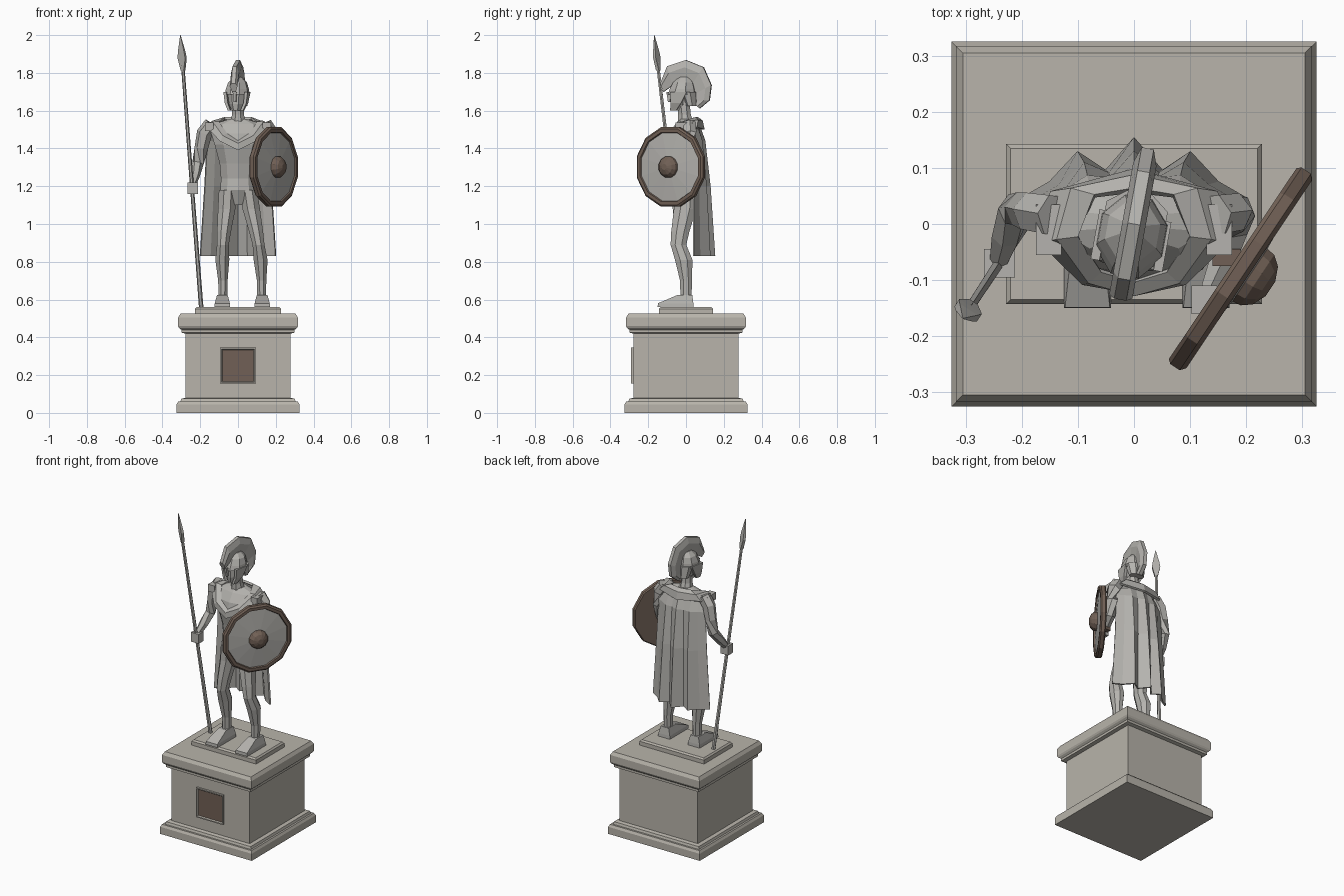
import bpy, bmesh, math
from mathutils import Vector, Quaternion

cube = bpy.data.objects.get("Cube")
if cube:
    bpy.data.objects.remove(cube, do_unlink=True)


def material(name, rgb):
    m = bpy.data.materials.new(name)
    m.use_nodes = True
    m.diffuse_color = (*rgb, 1)
    m.node_tree.nodes["Principled BSDF"].inputs["Base Color"].default_value = (*rgb, 1)
    return m


plinth_stone = material("plinth stone", (0.48, 0.455, 0.405))
statue_stone = material("statue stone", (0.46, 0.45, 0.425))
bronze = material("dark bronze", (0.165, 0.118, 0.092))


def loft(name, rings, mat, closed=True, caps=True, thick=0):
    """Skin a list of equally long point rings."""
    bm = bmesh.new()
    rows = [[bm.verts.new(p) for p in r] for r in rings]
    n = len(rows[0])
    for a, b in zip(rows, rows[1:]):
        for i in range(n if closed else n - 1):
            j = (i + 1) % n
            bm.faces.new((a[i], a[j], b[j], b[i]))
    if closed and caps:
        bm.faces.new(rows[0])
        bm.faces.new(rows[-1])
    bmesh.ops.recalc_face_normals(bm, faces=bm.faces)
    me = bpy.data.meshes.new(name)
    bm.to_mesh(me)
    bm.free()
    me.materials.append(mat)
    ob = bpy.data.objects.new(name, me)
    bpy.context.collection.objects.link(ob)
    if thick:
        mod = ob.modifiers.new("thickness", 'SOLIDIFY')
        mod.thickness = thick
        mod.offset = 0
    return ob


def tube(name, secs, mat, sides=8, track=False):
    """Sections are (x, y, z, rx, ry); level rings, or rings that follow the path."""
    grow = math.sqrt(2) if sides == 4 else 1
    pts = [Vector(s[:3]) for s in secs]
    rings = []
    for k, s in enumerate(secs):
        q = Quaternion()
        if track:
            q = (pts[min(k + 1, len(pts) - 1)] - pts[max(k - 1, 0)]).to_track_quat('Z', 'Y')
        ring = []
        for i in range(sides):
            a = math.tau * (i + 0.5) / sides
            ring.append(pts[k] + q @ Vector((s[3] * grow * math.cos(a), s[4] * grow * math.sin(a), 0)))
        rings.append(ring)
    return loft(name, rings, mat)


def box(name, c, size, mat):
    x, y, z = c
    hx, hy, hz = (v / 2 for v in size)
    return tube(name, [(x, y, z - hz, hx, hy), (x, y, z + hz, hx, hy)], mat, 4)


# Pedestal with mouldings, and the slab under the feet
profile = [(0, .325), (.045, .325), (.06, .317), (.06, .305), (.075, .3), (.08, .278), (.42, .278),
           (.425, .3), (.44, .3), (.45, .312), (.46, .317), (.505, .317), (.525, .305)]
tube("pedestal", [(0, 0, z, r, r) for z, r in profile], plinth_stone, 4)
tube("foot_slab", [(0, 0, .52, .228, .143), (0, 0, .55, .228, .143), (0, 0, .56, .22, .135)], plinth_stone, 4)

# Plaque with a recessed bronze panel
plaque = box("plaque", (0, -.28, .25), (.19, .02, .19), plinth_stone)
plaque.data.materials.append(bronze)
bm = bmesh.new()
bm.from_mesh(plaque.data)
front = [f for f in bm.faces if f.normal.y < -.9]
bmesh.ops.inset_region(bm, faces=front, thickness=.01)
bmesh.ops.inset_region(bm, faces=front, thickness=.007, depth=-.007)
front[0].material_index = 1
bm.to_mesh(plaque.data)
bm.free()

# Legs and feet, the left one set wider
for side, s, spread in (("right", -1, 0), ("left", 1, .045)):
    leg = [(.055, .0, 1.18, .05, .07), (.06, -.005, 1.08, .05, .064), (.074, -.03, .96, .04, .052),
           (.08, -.04, .89, .034, .045), (.083, -.012, .81, .04, .05), (.08, .0, .7, .027, .034),
           (.08, .0, .61, .025, .032)]
    tube(side + "_leg", [(s * (x + spread * min(1, (1.18 - z) * 2.2)), y, z, rx, ry)
                         for x, y, z, rx, ry in leg], statue_stone)
    fx = s * (.083 + spread)
    tube(side + "_foot", [(fx, -.055, .56, .042, .095), (fx, -.055, .58, .04, .094),
                          (fx, -.005, .625, .028, .038)], statue_stone, 4)

# Torso and neck
tube("torso", [(0, 0, 1.1, .03, .045), (0, 0, 1.18, .098, .075), (0, 0, 1.24, .095, .068),
               (0, -.005, 1.32, .102, .076), (0, -.012, 1.42, .13, .092), (0, -.005, 1.48, .15, .085),
               (0, .005, 1.53, .135, .06), (0, .005, 1.555, .05, .04)], statue_stone, 10)
tube("neck", [(0, 0, 1.53, .045, .045), (0, -.008, 1.58, .034, .036), (0, -.015, 1.65, .034, .036)], statue_stone)

# Right arm reaching to the spear
tube("right_arm", [(-.14, .015, 1.53, .04, .04), (-.178, .02, 1.48, .038, .042), (-.195, .025, 1.4, .034, .036),
                   (-.212, .025, 1.32, .03, .032), (-.228, -.02, 1.26, .027, .028),
                   (-.24, -.062, 1.21, .018, .02)], statue_stone, 6, True)
box("right_hand", (-.24, -.07, 1.19), (.055, .05, .06), statue_stone)

# Left arm bent behind the shield
tube("left_arm", [(.14, .015, 1.53, .04, .04), (.172, .02, 1.48, .038, .042), (.182, .02, 1.4, .034, .036),
                  (.18, .0, 1.31, .03, .03), (.16, -.06, 1.28, .027, .026),
                  (.135, -.115, 1.28, .018, .02)], statue_stone, 6, True)
box("left_hand", (.125, -.135, 1.28), (.045, .05, .055), statue_stone)
for s in (-1, 1):
    box("shoulder_clasp", (s * .152, -.01, 1.515), (.045, .09, .045), statue_stone)

# Spear: tapering shaft and flat leaf blade
foot, tip = Vector((-.195, 0, .56)), Vector((-.305, -.168, 2))


def along(t, rx, ry):
    return (*foot.lerp(tip, t), rx, ry)


tube("spear_shaft", [along(0, .012, .012), along(.9, .009, .009)], statue_stone, 6, True)
tube("spear_blade", [along(.87, .009, .009), along(.915, .024, .008), along(.94, .019, .007),
                     along(1, .001, .001)], statue_stone, 4, True)

# Shield: bronze rim, back and boss around a stone face
sides = 12
outline = [(-.017, .19), (-.017, .212), (-.01, .218), (.01, .218), (.018, .208), (.018, .19),
           (.01, .186), (.02, .058), (.036, .056), (.053, .042), (.064, .016)]
shield = tube("shield", [(0, 0, h, r, r) for h, r in outline], bronze, sides)
shield.data.materials.append(statue_stone)
for p in shield.data.polygons:
    p.material_index = 1 if p.index // sides == 6 else 0
shield.location = (.19, -.08, 1.302)
shield.rotation_mode = 'QUATERNION'
shield.rotation_quaternion = Vector((.83, -.555, 0)).to_track_quat('Z', 'Y')
box("shield_strap", (.165, -.06, 1.28), (.05, .03, .07), bronze).rotation_euler.z = 0

# Pleated cape; pleats deepen towards the hem
half = [(.2, .042), (.148, .072), (.1, .125), (.05, .092)]
hem = [(-x, y) for x, y in half] + [(0, .15)] + [(x, y) for x, y in reversed(half)]
rows = [(1.55, .62, .035, 0), (1.515, .78, .062, .1), (1.44, .82, .075, .3), (1.2, .88, .08, .65), (.83, 1, 0, 1)]
cape = []
for z, wide, back, blend in rows:
    cape.append([(x * wide, (1 - blend) * (back - 1.1 * x * x) + blend * y, z - (.03 * abs(x) / .2 if z > 1.5 else 0))
                 for x, y in hem])
loft("cape", cape, statue_stone, closed=False, thick=.01)


# Collar of draped cloth, dipping at the chest
def loop(points):
    mid = points[1:-1]
    return [points[0]] + mid + [points[-1]] + [(-x, y, z) for x, y, z in reversed(mid)]


inner = loop([(0, -.1, 1.435), (.06, -.082, 1.475), (.1, -.02, 1.535), (.07, .05, 1.56), (0, .06, 1.56)])
fold = loop([(0, -.122, 1.425), (.08, -.1, 1.465), (.135, -.025, 1.54), (.11, .06, 1.545), (0, .082, 1.545)])
outer = loop([(0, -.118, 1.39), (.09, -.102, 1.435), (.165, -.03, 1.51), (.145, .055, 1.51), (0, .092, 1.5)])
loft("collar", [inner, fold, outer], statue_stone, caps=False, thick=.014)

# Head and helmet, turned a little to its right
head = [
    tube("face", [(0, -.04, 1.6, .026, .034), (0, -.032, 1.635, .042, .05), (0, -.025, 1.69, .05, .058),
                  (0, -.02, 1.73, .045, .05)], statue_stone),
    tube("helmet_dome", [(0, -.022, 1.685, .066, .078), (0, -.018, 1.715, .062, .07),
                         (0, -.014, 1.75, .05, .056), (0, -.01, 1.778, .022, .028)], statue_stone),
    tube("neck_guard", [(0, .03, 1.625, .046, .03), (0, .014, 1.7, .06, .046)], statue_stone),
    tube("nose_guard", [(0, -.09, 1.645, .006, .006), (0, -.094, 1.7, .01, .01)], statue_stone, 4),
]
for s in (-1, 1):
    head.append(tube("cheek_guard", [(s * .034, -.062, 1.6, .007, .016), (s * .05, -.045, 1.64, .008, .028),
                                     (s * .057, -.03, 1.7, .008, .045)], statue_stone, 4))

# Crest: pairs of outer and inner edge points in the side plane
arc = [((-.137, 1.745), (-.12, 1.7)), ((-.1, 1.835), (-.07, 1.735)), ((.0, 1.868), (-.01, 1.758)),
       ((.095, 1.83), (.035, 1.74)), ((.137, 1.735), (.055, 1.69)), ((.127, 1.655), (.052, 1.655)),
       ((.075, 1.612), (.045, 1.64))]
crest = []
for (yo, zo), (yi, zi) in arc:
    ym, zm = (yo * .65 + yi * .35), (zo * .65 + zi * .35)
    crest.append([(-.011, yo, zo), (.011, yo, zo), (.021, ym, zm), (.01, yi, zi), (-.01, yi, zi), (-.021, ym, zm)])
head.append(loft("helmet_crest", crest, statue_stone))
for ob in head:
    ob.rotation_euler.z = -.18
